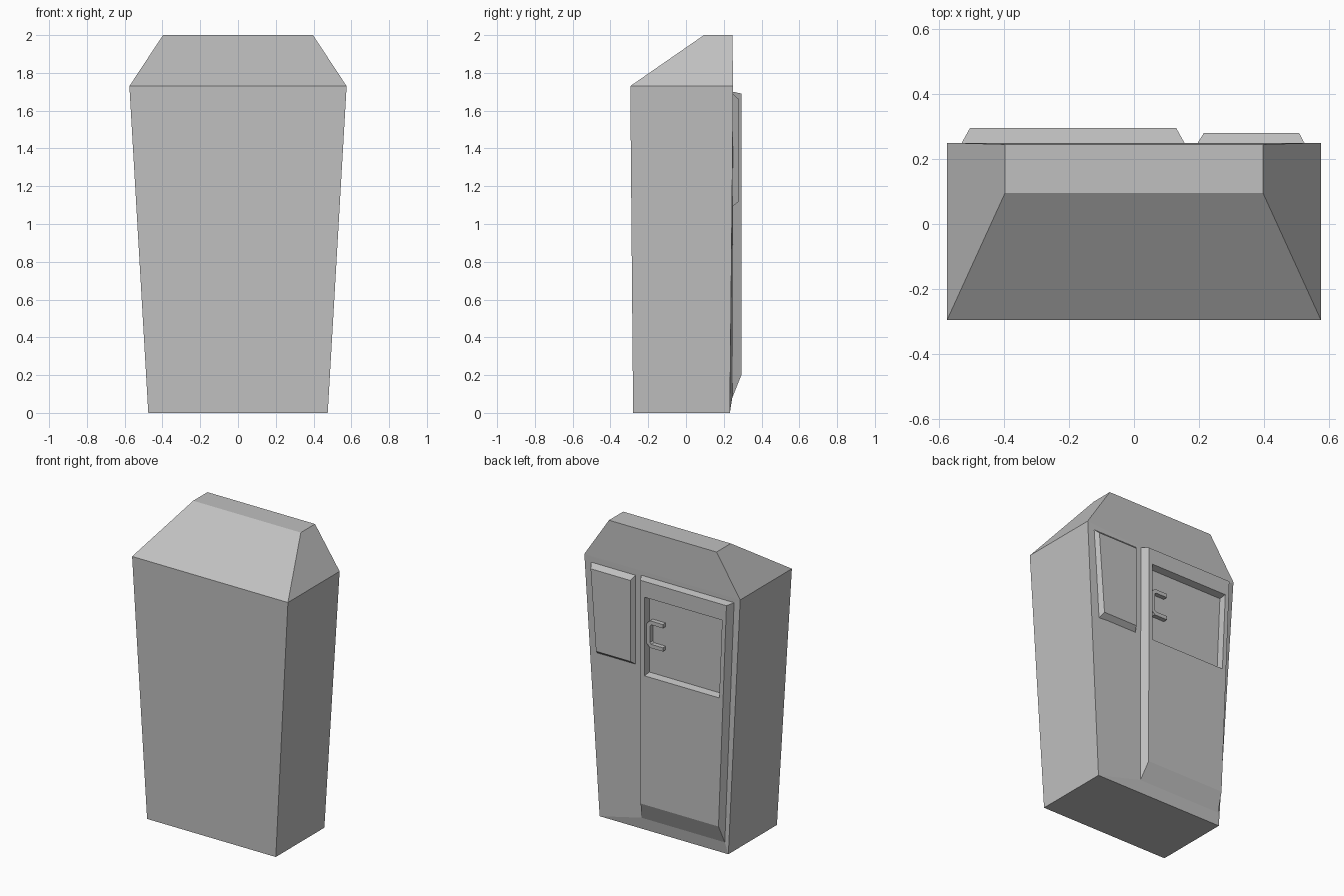
import bpy
import bmesh

cube = bpy.data.objects.get("Cube")
if cube:
    bpy.data.objects.remove(cube, do_unlink=True)

grey = bpy.data.materials.new("plain_grey")
grey.use_nodes = True
grey.diffuse_color = (0.53, 0.53, 0.53, 1)
grey.node_tree.nodes["Principled BSDF"].inputs["Base Color"].default_value = (0.53, 0.53, 0.53, 1)


def stack(bm, rings, cap_start=False, cap_end=False, skip=()):
    """Join rings of points in order; skip lists (ring, side) pairs left open."""
    verts = [[bm.verts.new(p) for p in ring] for ring in rings]
    for r, (a, b) in enumerate(zip(verts, verts[1:])):
        for i in range(len(a)):
            j = (i + 1) % len(a)
            if (r, i) not in skip:
                bm.faces.new((a[i], a[j], b[j], b[i]))
    if cap_start:
        bm.faces.new(verts[0][::-1])
    if cap_end:
        bm.faces.new(verts[-1])


def finish(name, bm):
    bmesh.ops.remove_doubles(bm, verts=bm.verts, dist=0.0002)
    mesh = bpy.data.meshes.new(name)
    bm.to_mesh(mesh)
    bm.free()
    mesh.materials.append(grey)
    obj = bpy.data.objects.new(name, mesh)
    bpy.context.collection.objects.link(obj)
    return obj


def level(half, front, back, z):
    """Horizontal rectangle of the body, its third side being the back."""
    return [(-half, front, z), (half, front, z), (half, back, z), (-half, back, z)]


def panel(left, right_low, right_high, low, high, y_low, y_high):
    """Upright outline seen from behind, with one edge following the taper."""
    return [(left[0], y_low, low), (right_low, y_low, low),
            (right_high, y_high, high), (left[1], y_high, high)]


# Tapered body with sloping hood; the back is closed around the door
foot = level(0.475, -0.28, 0.232, 0)
shoulder = level(0.575, -0.295, 0.25, 1.73)
crown = level(0.397, 0.095, 0.245, 2)
back_outline = [foot[2], foot[3], shoulder[3], shoulder[2]]
door_base = panel((0.155, 0.155), -0.458, -0.53, 0.08, 1.70, 0.245, 0.25)

bm = bmesh.new()
stack(bm, [foot, shoulder, crown], cap_start=True, cap_end=True, skip={(0, 2)})
stack(bm, [back_outline, door_base])
finish("body", bm)

# Raised door with bevelled rim and sunken upper panel
bm = bmesh.new()
stack(bm, [
    door_base,
    panel((0.13, 0.13), -0.445, -0.505, 0.20, 1.69, 0.293, 0.295),
    panel((0.10, 0.10), -0.451, -0.473, 1.06, 1.585, 0.294, 0.295),
    panel((0.095, 0.095), -0.446, -0.468, 1.07, 1.575, 0.25, 0.25),
], cap_end=True)
finish("door", bm)

# Small raised side panel
bm = bmesh.new()
stack(bm, [
    panel((0.483, 0.525), 0.195, 0.195, 1.09, 1.69, 0.243, 0.248),
    panel((0.468, 0.508), 0.215, 0.215, 1.12, 1.66, 0.28, 0.28),
], cap_start=True, cap_end=True)
finish("side_panel", bm)

# C-shaped door handle, its upper half mirrored from the lower
half = [(0.095, -0.065), (0.07, -0.09), (-0.025, -0.09),
        (-0.025, -0.065), (0.06, -0.065), (0.07, -0.055)]
outline = half + [(x, -z) for x, z in reversed(half)]
bm = bmesh.new()
stack(bm, [[(x, y, 1.34 + z) for x, z in outline] for y in (0.245, 0.28)],
      cap_start=True, cap_end=True)
finish("door_handle", bm)
